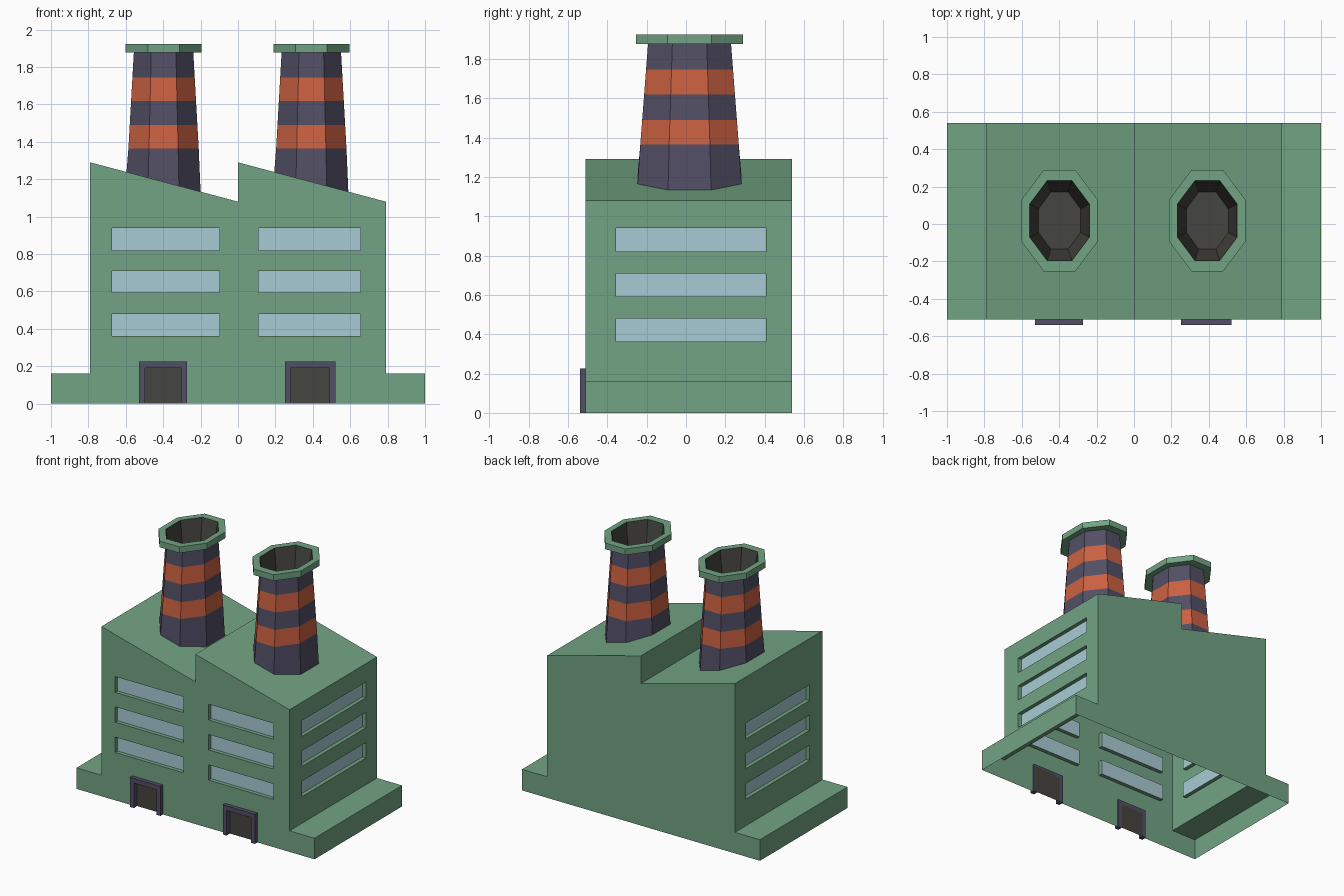
import bpy, bmesh, math

if "Cube" in bpy.data.objects:
    bpy.data.objects.remove(bpy.data.objects["Cube"])

Y0, Y1 = -0.51, 0.54          # front and back wall
RECESS = 0.03


def mat(name, r, g, b):
    m = bpy.data.materials.new(name)
    m.diffuse_color = (r, g, b, 1)
    m.use_nodes = True
    m.node_tree.nodes["Principled BSDF"].inputs["Base Color"].default_value = m.diffuse_color
    return m


GREEN = mat("green_wall", 0.17, 0.37, 0.23)
PURPLE = mat("dark_purple", 0.085, 0.078, 0.13)
ORANGE = mat("orange_band", 0.60, 0.12, 0.053)
GLASS = mat("glass", 0.39, 0.60, 0.66)
DARK = mat("dark_inside", 0.06, 0.058, 0.05)


def finish(name, bm, mats):
    me = bpy.data.meshes.new(name)
    bm.to_mesh(me)
    bm.free()
    for m in mats:
        me.materials.append(m)
    ob = bpy.data.objects.new(name, me)
    bpy.context.collection.objects.link(ob)
    return ob


def prism(bm, pts, y0, y1):
    """Extrude an xz outline along y."""
    face = bm.faces.new([bm.verts.new((x, y0, z)) for x, z in pts])
    new = bmesh.ops.extrude_face_region(bm, geom=[face])["geom"]
    bmesh.ops.translate(bm, vec=(0, y1 - y0, 0),
                        verts=[v for v in new if isinstance(v, bmesh.types.BMVert)])
    bmesh.ops.recalc_face_normals(bm, faces=bm.faces)


def box(bm, x0, x1, y0, y1, z0, z1):
    prism(bm, [(x0, z0), (x1, z0), (x1, z1), (x0, z1)], y0, y1)


def octagon(bm, cx, hx, hy, z):
    """Stretched flat-sided octagon; z is a number or a function of x."""
    k = 1 / math.cos(math.pi / 8)
    out = []
    for i in range(8):
        a = (i + 0.5) * math.pi / 4
        x = cx + hx * k * math.cos(a)
        out.append(bm.verts.new((x, 0.018 + hy * k * math.sin(a),
                                 z(x) if callable(z) else z)))
    return out


def loft(bm, rings, mats=None):
    for n, (a, b) in enumerate(zip(rings, rings[1:])):
        for i in range(8):
            j = (i + 1) % 8
            f = bm.faces.new((a[i], a[j], b[j], b[i]))
            f.material_index = mats[n] if mats else 0


# Building shell with saw-tooth roof and side ledges
bm = bmesh.new()
prism(bm, [(-1, 0), (1, 0), (1, 0.16), (0.79, 0.16), (0.79, 1.08), (0, 1.29),
           (0, 1.08), (-0.79, 1.29), (-0.79, 0.16), (-1, 0.16)], Y0, Y1)
building = finish("building", bm, [GREEN, GLASS, DARK])

# Cutters for window and door recesses
DOORS = [(-0.53, -0.273), (0.25, 0.52)]
bm = bmesh.new()
for z0, z1 in [(0.363, 0.48), (0.593, 0.71), (0.82, 0.94)]:
    for x0, x1 in [(-0.675, -0.10), (0.11, 0.655)]:
        box(bm, x0, x1, Y0 - 0.1, Y0 + RECESS, z0, z1)
    for s in (-1, 1):
        xs = sorted((s * (0.79 - RECESS), s * 0.9))
        box(bm, xs[0], xs[1], -0.357, 0.408, z0, z1)
for x0, x1 in DOORS:
    box(bm, x0 + 0.015, x1 - 0.015, Y0 - 0.1, Y0 + 0.01, -0.1, 0.21)
cutter = finish("recess_cutter", bm, [])
cutter.hide_render = True

mod = building.modifiers.new("recesses", 'BOOLEAN')
mod.operation = 'DIFFERENCE'
mod.solver = 'EXACT'
mod.object = cutter
bpy.context.view_layer.objects.active = building
bpy.ops.object.modifier_apply(modifier=mod.name)
bpy.data.objects.remove(cutter)

# Colour the panes and door panels, open the underside
bm = bmesh.new()
bm.from_mesh(building.data)
bottom = []
for f in bm.faces:
    c, n = f.calc_center_median(), f.normal
    f.material_index = 0
    if n.z < -0.9 and c.z < 0.01:
        bottom.append(f)
    elif n.y < -0.9 and abs(c.y - Y0 - RECESS) < 0.003:
        f.material_index = 1
    elif abs(n.x) > 0.9 and abs(abs(c.x) - 0.79 + RECESS) < 0.003:
        f.material_index = 1
    elif n.y < -0.9 and abs(c.y - Y0 - 0.01) < 0.003:
        f.material_index = 2
bmesh.ops.delete(bm, geom=bottom, context='FACES')
bm.to_mesh(building.data)
bm.free()

# Door frames
for side, (x0, x1) in zip(("left", "right"), DOORS):
    t = 0.032
    bm = bmesh.new()
    prism(bm, [(x0, 0), (x0 + t, 0), (x0 + t, 0.19), (x1 - t, 0.19), (x1 - t, 0),
               (x1, 0), (x1, 0.225), (x0, 0.225)], -0.54, Y0 + 0.01)
    finish(side + "_door_frame", bm, [PURPLE])

# Chimneys: banded stack, rim, dark liner
for side, cx, ridge in (("left", -0.398, -0.79), ("right", 0.392, 0.0)):
    bm = bmesh.new()
    rings = [octagon(bm, cx, 0.198, 0.264,
                     lambda x: 1.29 - (x - ridge) * 0.21 / 0.79)]
    for z in (1.365, 1.49, 1.618, 1.745, 1.877):
        t = (1.877 - z) / 0.69
        rings.append(octagon(bm, cx, 0.159 + 0.039 * t, 0.211 + 0.053 * t, z))
    loft(bm, rings, [0, 1, 0, 1, 0])
    finish(side + "_chimney_stack", bm, [PURPLE, ORANGE])

    bm = bmesh.new()
    loft(bm, [octagon(bm, cx, hx, hy, z) for hx, hy, z in (
        (0.159, 0.211, 1.877), (0.203, 0.272, 1.877),
        (0.203, 0.272, 1.924), (0.16, 0.214, 1.924))])
    finish(side + "_chimney_rim", bm, [GREEN])

    bm = bmesh.new()
    rings = [octagon(bm, cx, 0.16, 0.214, 1.924), octagon(bm, cx, 0.112, 0.153, 1.6)]
    loft(bm, rings)
    bm.faces.new(rings[1])
    finish(side + "_chimney_liner", bm, [DARK])
